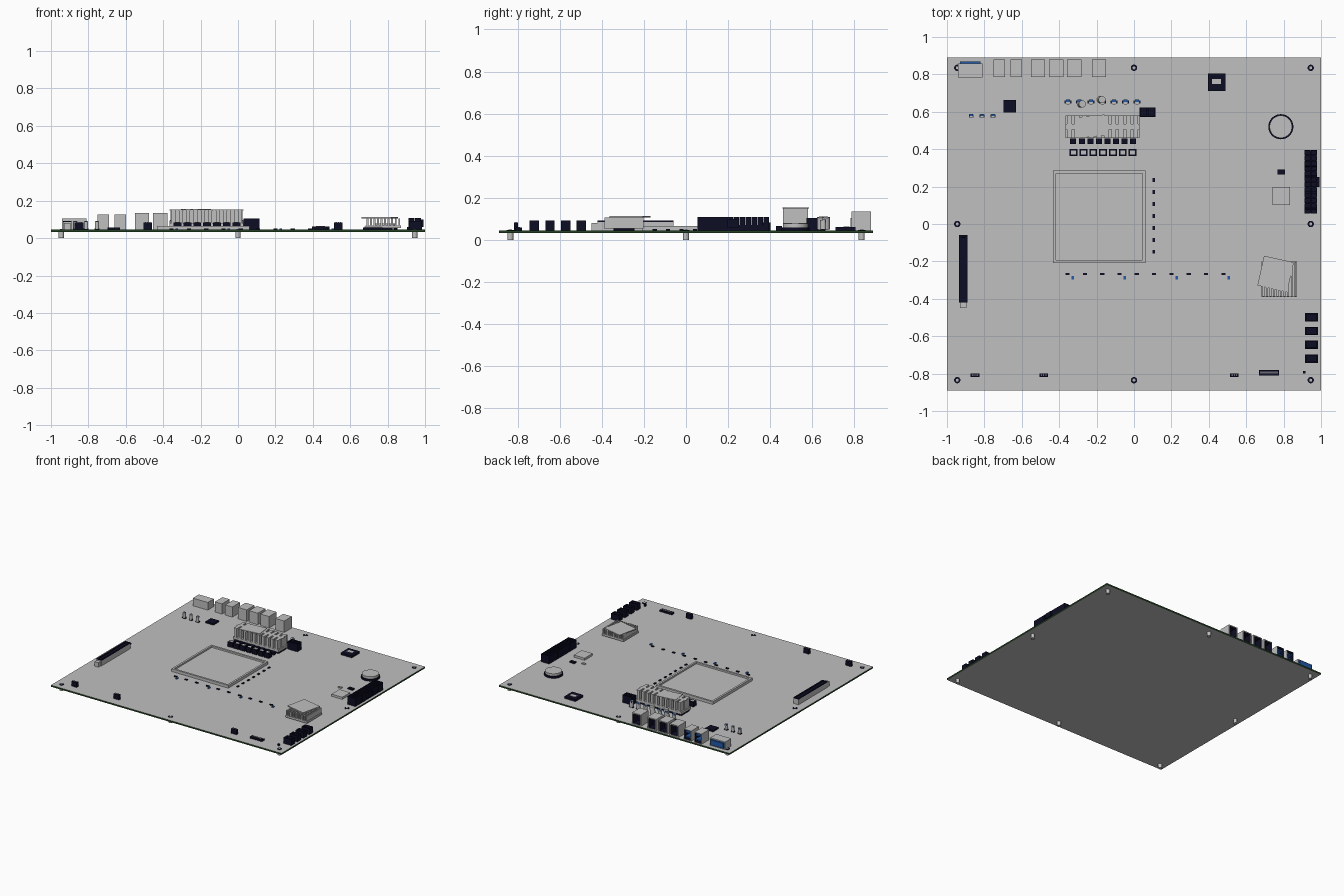
import bpy, bmesh, math
from mathutils import Matrix, Vector

if "Cube" in bpy.data.objects:
    bpy.data.objects.remove(bpy.data.objects["Cube"])


def material(name, rgb):
    m = bpy.data.materials.new(name)
    m.use_nodes = True
    m.diffuse_color = (*rgb, 1)
    m.node_tree.nodes["Principled BSDF"].inputs["Base Color"].default_value = (*rgb, 1)
    return m


SILVER = material("silver grey", (0.53, 0.53, 0.53))
NAVY = material("dark navy plastic", (0.004, 0.004, 0.018))
BLUE = material("connector blue", (0.015, 0.1, 0.4))
GREEN = material("dark green", (0.015, 0.05, 0.015))
TOP = 0.045  # upper surface of the board


def finish(name, bm, *mats):
    mesh = bpy.data.meshes.new(name)
    bm.to_mesh(mesh)
    bm.free()
    for m in mats:
        mesh.materials.append(m)
    ob = bpy.data.objects.new(name, mesh)
    bpy.context.collection.objects.link(ob)
    return ob


def add_box(bm, x, y, w, d, z1, z0=TOP, turn=0):
    mat = (Matrix.Translation((x, y, (z0 + z1) / 2)) @ Matrix.Rotation(turn, 4, "Z")
           @ Matrix.Diagonal((w, d, z1 - z0, 1)))
    return bmesh.ops.create_cube(bm, size=1, matrix=mat)["verts"]


def boxes(name, places, w, d, z1, mat, z0=TOP, turn=0):
    bm = bmesh.new()
    for x, y in places:
        add_box(bm, x, y, w, d, z1, z0, turn)
    return finish(name, bm, mat)


def pocket_boxes(name, places, w, d, z1, side, rim, depth, mats, z0=TOP):
    """Boxes whose face on the given side is recessed and coloured with mats[1]."""
    bm = bmesh.new()
    for x, y in places:
        add_box(bm, x, y, w, d, z1, z0)
    bm.normal_update()
    faces = [f for f in bm.faces if f.normal.dot(Vector(side)) > 0.9]
    bmesh.ops.inset_individual(bm, faces=faces, thickness=rim)
    for f in faces:
        f.material_index = 1
    bmesh.ops.inset_individual(bm, faces=faces, thickness=0.0005, depth=-depth)
    return finish(name, bm, *mats)


def cylinders(name, places, r, z1, mat, z0=TOP, tilt=0, sides=24):
    bm = bmesh.new()
    for x, y in places:
        bmesh.ops.create_cone(
            bm, cap_ends=True, segments=sides, radius1=r, radius2=r, depth=z1 - z0,
            matrix=Matrix.Translation((x, y, (z0 + z1) / 2)) @ Matrix.Rotation(tilt, 4, "Y"))
    for f in bm.faces:
        f.smooth = len(f.verts) == 4
    ob = finish(name, bm, mat)
    for e in ob.data.edges:
        a, b = (ob.data.vertices[i].co for i in e.vertices)
        e.use_edge_sharp = (a - b).length < r  # rim edges stay crisp
    return ob


def row(x, y, dx, dy, n):
    return [(x + i * dx, y + i * dy) for i in range(n)]


UP, BACK = (0, 0, 1), (0, 1, 0)

# Board: grey faces with green edges
bm = bmesh.new()
add_box(bm, 0, 0, 2, 1.78, TOP, 0.033)
bm.normal_update()
for f in bm.faces:
    f.material_index = 0 if abs(f.normal.z) > 0.9 else 1
finish("circuit_board", bm, SILVER, GREEN)

# Mounting standoffs and screws
holes = [(x, y) for x in (-0.945, 0, 0.945) for y in (-0.835, 0, 0.835) if x or y]
cylinders("standoffs", holes, 0.014, 0.044, SILVER, 0)
cylinders("screw_rings", holes, 0.017, 0.047, NAVY, 0.044)
cylinders("screw_heads", holes, 0.008, 0.049, SILVER, 0.046)

# Rear connectors
pocket_boxes("video_port", [(-0.875, 0.82)], 0.13, 0.075, 0.105, BACK, 0.01, 0.006, (SILVER, BLUE))
boxes("video_plug_face", [(-0.875, 0.862)], 0.11, 0.012, 0.095, BLUE, 0.055)
usb = [(-0.72, 0.833), (-0.63, 0.833)]
pocket_boxes("usb_ports", usb, 0.062, 0.095, 0.125, BACK, 0.005, 0.05, (SILVER, NAVY))
for z in (0.062, 0.098):
    boxes("usb_tongues", [(x, 0.85) for x, y in usb], 0.045, 0.05, z + 0.01, BLUE, z)
pocket_boxes("network_ports", row(-0.513, 0.833, 0.097, 0, 3), 0.076, 0.095, 0.135, BACK,
             0.012, 0.06, (SILVER, NAVY))
pocket_boxes("audio_port", [(-0.187, 0.833)], 0.076, 0.095, 0.135, BACK, 0.012, 0.06, (SILVER, NAVY))

# Capacitors near the rear edge
caps = row(-0.353, 0.652, 0.0615, 0, 7)
small_caps = row(-0.87, 0.577, 0.058, 0, 3)
cylinders("capacitors", caps, 0.014, 0.095, SILVER, 0.05)
cylinders("small_capacitors", small_caps, 0.011, 0.09, SILVER, 0.05)
boxes("capacitor_bases", caps, 0.036, 0.014, 0.052, NAVY)
boxes("small_capacitor_bases", small_caps, 0.026, 0.016, 0.052, NAVY)
for name, spots, r, z in (("capacitor_marks", caps, 0.014, 0.095),
                          ("small_capacitor_marks", small_caps, 0.011, 0.09)):
    boxes(name, [(x, y + r * 0.45) for x, y in spots], r * 1.5, r * 0.9, z + 0.001, BLUE, z - 0.01)
cylinders("leaning_capacitors", [(-0.28, 0.642), (-0.175, 0.665)], 0.019, 0.108, SILVER, 0.05, 0.15)

# Power regulator heatsink: base, spine, two rows of fins, top plate
boxes("regulator_base", [(-0.168, 0.52)], 0.38, 0.1, 0.06, NAVY)
boxes("regulator_plate", [(-0.168, 0.52)], 0.395, 0.12, 0.08, SILVER, 0.06)
boxes("regulator_spine", [(-0.168, 0.52)], 0.385, 0.03, 0.147, SILVER, 0.08)
for y in (0.483, 0.557):
    fins = row(-0.345, y, 0.0394, 0, 10)
    boxes("regulator_fins", fins, 0.02, 0.044, 0.147, SILVER, 0.08)
    boxes("regulator_fin_caps", fins, 0.026, 0.046, 0.152, SILVER, 0.147)
boxes("regulator_top_strip", [(-0.168, 0.52)], 0.395, 0.03, 0.152, SILVER, 0.147)
boxes("regulator_cover", [(-0.225, 0.522)], 0.15, 0.11, 0.155, SILVER, 0.15, 0.12)

# Transistors and chokes in front of the heatsink
boxes("transistors", row(-0.325, 0.442, 0.0457, 0, 8), 0.032, 0.028, 0.065, NAVY)
chokes = row(-0.323, 0.382, 0.0525, 0, 7)
boxes("chokes", chokes, 0.042, 0.038, 0.083, NAVY)
boxes("choke_tops", chokes, 0.026, 0.02, 0.085, SILVER, 0.08)
pocket_boxes("processor_power", row(0.051, 0.598, 0.042, 0, 2), 0.042, 0.052, 0.105, UP,
             0.006, 0.04, (NAVY, NAVY))

# Processor socket
pocket_boxes("processor_socket", [(-0.185, 0.038)], 0.494, 0.494, 0.066, UP, 0.022, 0.012, (SILVER, SILVER))

# Small surface parts around the socket
boxes("side_resistors", row(0.105, 0.235, 0, -0.064, 7), 0.012, 0.02, 0.052, NAVY)
boxes("front_resistors", row(-0.355, -0.267, 0.0925, 0, 10), 0.022, 0.012, 0.052, NAVY)
boxes("blue_resistors", row(-0.328, -0.287, 0.278, 0, 4), 0.012, 0.02, 0.052, BLUE)

# Integrated chips
boxes("sound_chip", [(-0.665, 0.63)], 0.068, 0.066, 0.058, NAVY)
boxes("control_chip", [(0.442, 0.758)], 0.095, 0.095, 0.062, NAVY)
boxes("control_chip_label", [(0.442, 0.762)], 0.048, 0.028, 0.064, SILVER, 0.06)
boxes("memory_chip", [(0.787, 0.278)], 0.042, 0.025, 0.055, NAVY)
boxes("crystal", [(0.71, 0.253)], 0.03, 0.016, 0.053, SILVER)
boxes("bridge_chip", [(0.787, 0.15)], 0.094, 0.098, 0.062, SILVER)

# Coin battery in its ring holder
cylinders("battery_holder", [(0.785, 0.52)], 0.067, 0.06, NAVY, sides=48)
cylinders("battery", [(0.785, 0.52)], 0.06, 0.078, SILVER, sides=48)

# Main power connector: two columns of open cells with a latch
for x in (0.9275, 0.9625):
    pocket_boxes("main_power_cells", row(x, 0.069, 0, 0.0284, 12), 0.034, 0.027, 0.108, UP,
                 0.005, 0.04, (NAVY, NAVY))
boxes("main_power_body", [(0.945, 0.225)], 0.062, 0.335, 0.07, NAVY)
boxes("main_power_latch", [(0.984, 0.225)], 0.014, 0.055, 0.1, NAVY, 0.06)

# Expansion slot
boxes("slot_body", [(-0.912, -0.24)], 0.044, 0.36, 0.086, SILVER)
pocket_boxes("slot_rail", [(-0.912, -0.24)], 0.046, 0.36, 0.092, UP, 0.015, 0.005, (NAVY, NAVY), 0.086)
boxes("slot_latch", [(-0.912, -0.435)], 0.034, 0.03, 0.08, SILVER)

# Chipset heatsink with turned cover plate
boxes("chipset_base", [(0.777, -0.295)], 0.1, 0.1, 0.055, NAVY)
boxes("chipset_plate", [(0.777, -0.295)], 0.188, 0.188, 0.068, SILVER, 0.053)
boxes("chipset_fins", row(0.692, -0.295, 0.0189, 0, 10), 0.01, 0.186, 0.106, SILVER, 0.068)
boxes("chipset_cover", [(0.757, -0.267)], 0.163, 0.163, 0.114, SILVER, 0.106, -0.22)

# Drive connectors
pocket_boxes("drive_ports", row(0.949, -0.498, 0, -0.0742, 4), 0.068, 0.045, 0.092, UP,
             0.01, 0.02, (NAVY, NAVY))

# Pin headers along the front edge
headers = [(-0.85, -0.808), (-0.483, -0.808), (0.537, -0.808)]
boxes("fan_headers", headers, 0.046, 0.02, 0.083, NAVY)
boxes("fan_header_pins", [(x + i * 0.012, y) for x, y in headers for i in (-1, 0, 1)],
      0.006, 0.006, 0.085, SILVER, 0.08)
boxes("panel_header", [(0.722, -0.795)], 0.105, 0.03, 0.058, NAVY)
boxes("panel_header_pins", row(0.68, -0.793, 0.0105, 0, 9), 0.005, 0.01, 0.062, SILVER, 0.055)
boxes("jumper", [(0.91, -0.793)], 0.013, 0.013, 0.06, NAVY)
